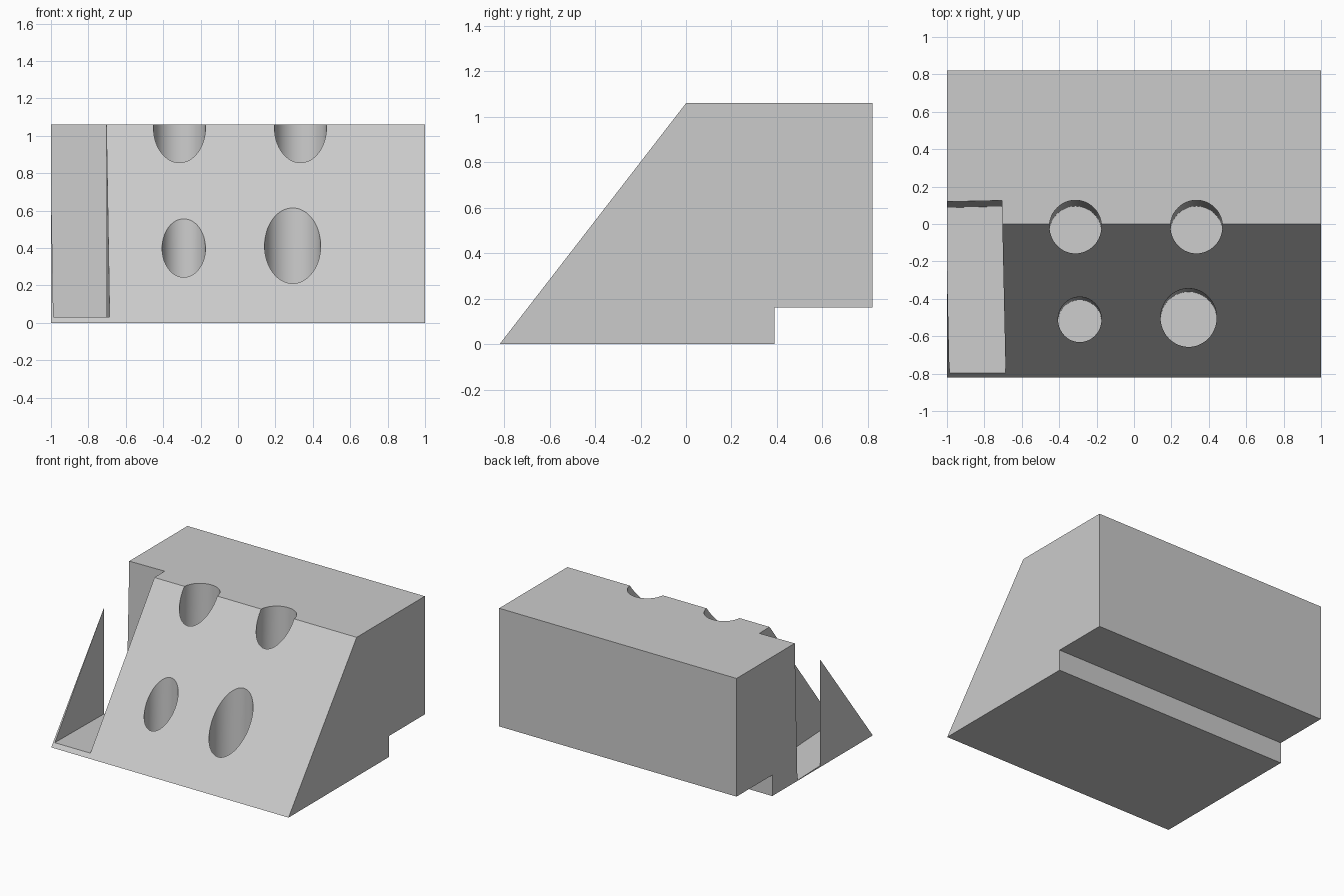
import bpy, bmesh
from mathutils import Matrix

if "Cube" in bpy.data.objects:
    bpy.data.objects.remove(bpy.data.objects["Cube"])

TILT = Matrix.Rotation(-0.03, 4, 'X')   # slot and holes lean slightly


def floor_z(y):
    """Shared tilted floor level of the slot and holes."""
    return 0.004 + 0.03 * (0.094 - y)


def finish(name, bm):
    bmesh.ops.recalc_face_normals(bm, faces=bm.faces)
    mesh = bpy.data.meshes.new(name)
    bm.to_mesh(mesh)
    bm.free()
    ob = bpy.data.objects.new(name, mesh)
    bpy.context.collection.objects.link(ob)
    return ob


# Block: side profile (y, z) extruded along x
profile = [(-0.82, 0), (0.39, 0), (0.39, 0.16), (0.82, 0.16), (0.82, 1.06), (0, 1.06)]
bm = bmesh.new()
side = bm.faces.new([bm.verts.new((-1, y, z)) for y, z in profile])
ext = bmesh.ops.extrude_face_region(bm, geom=[side])
bmesh.ops.translate(bm, vec=(2, 0, 0),
                    verts=[v for v in ext['geom'] if isinstance(v, bmesh.types.BMVert)])
block = finish("wedge_holder_block", bm)

cutters = []

# Slot cutter: slightly turned box, its back right floor corner at the origin
bm = bmesh.new()
bmesh.ops.create_cube(bm, size=1, matrix=Matrix.Translation((-0.15, -0.75, 0.75))
                      @ Matrix.Diagonal((0.3, 1.5, 1.5, 1)))
bm.transform(Matrix.Translation((-0.706, 0.094, floor_z(0.094)))
             @ Matrix.Rotation(0.022, 4, 'Z') @ TILT)
cutters.append(finish("slot_cutter", bm))

# Round hole cutters: x, y at the opening, height of the opening, radius
for x, y, z, r in [(-0.313, -0.015, 0.96, 0.139), (0.334, -0.015, 0.96, 0.139),
                   (-0.29, -0.51, 0.40, 0.116), (0.292, -0.50, 0.42, 0.15)]:
    yf = y - 0.03 * z
    bm = bmesh.new()
    bmesh.ops.create_cone(bm, cap_ends=True, segments=64, radius1=r, radius2=r, depth=1.5,
                          matrix=Matrix.Translation((0, 0, 0.75)))
    bm.transform(Matrix.Translation((x, yf, floor_z(yf))) @ TILT)
    cutters.append(finish("hole_cutter", bm))

# Cut the slot and holes, then drop the cutters
bpy.context.view_layer.objects.active = block
block.select_set(True)
for cutter in cutters:
    cutter.hide_render = True
    mod = block.modifiers.new("cut", 'BOOLEAN')
    mod.operation = 'DIFFERENCE'
    mod.solver = 'EXACT'
    mod.object = cutter
    bpy.ops.object.modifier_apply(modifier=mod.name)
    bpy.data.objects.remove(cutter)

bpy.ops.object.shade_smooth_by_angle(angle=0.5)
